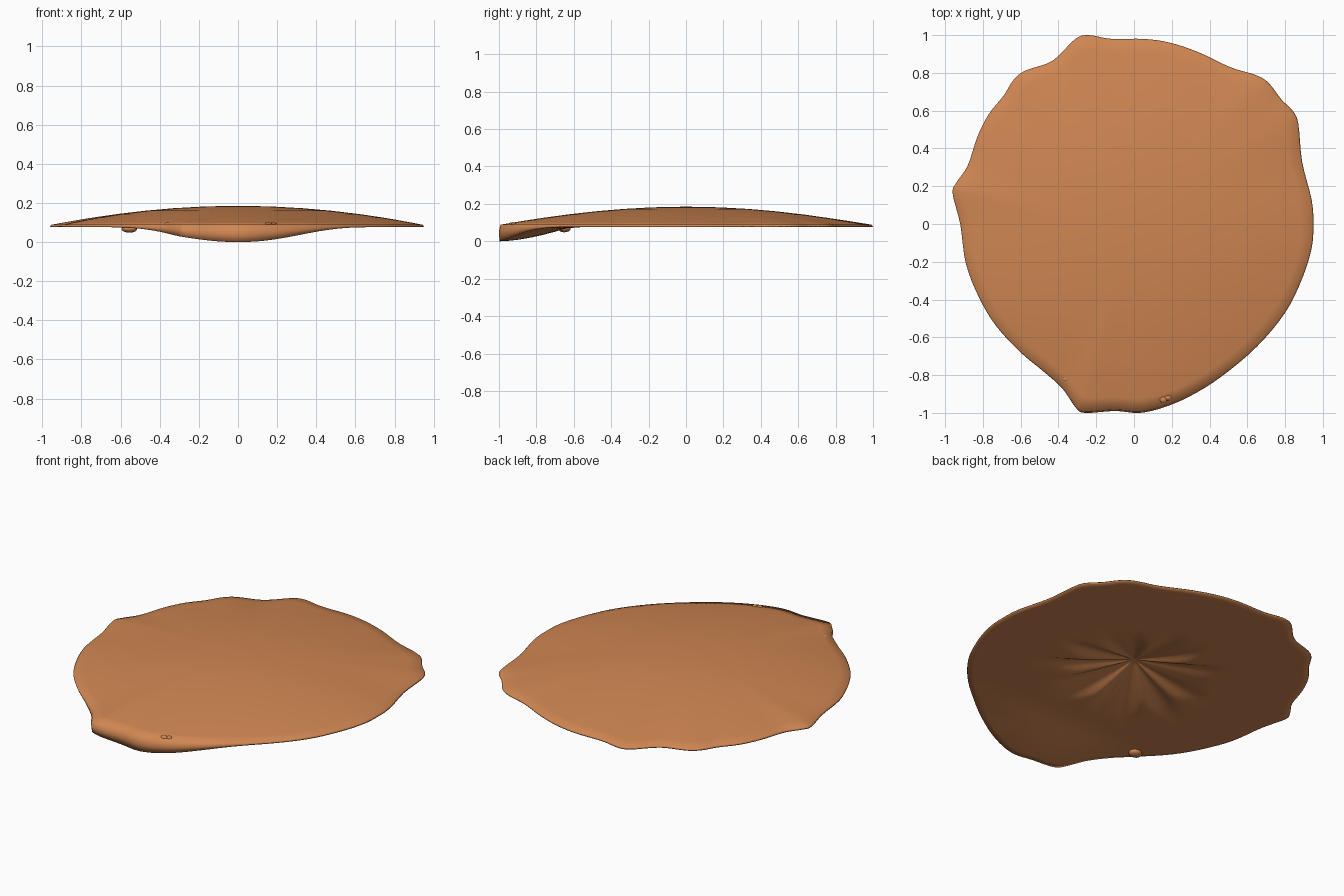
import bpy, bmesh, math
from mathutils import Vector

cube = bpy.data.objects.get("Cube")
if cube:
    bpy.data.objects.remove(cube)

# Single toasted orange-brown colour
COLOR = (0.63, 0.24, 0.085, 1)
brown = bpy.data.materials.new("toasted_brown")
brown.use_nodes = True
brown.diffuse_color = COLOR
bsdf = brown.node_tree.nodes["Principled BSDF"]
bsdf.inputs["Base Color"].default_value = COLOR
bsdf.inputs["Roughness"].default_value = 0.7

# Wobbly rim, counter-clockwise from +x, in hundredths of a unit
RIM = [(95, 0), (94, 13), (89, 33), (87, 53), (84, 60), (78, 66), (71, 75),
       (64, 79), (51, 83), (34, 91), (19, 96), (5, 98), (-12, 98), (-24, 100),
       (-31, 98), (-40, 89), (-46, 85), (-58, 81), (-64, 76), (-69, 68),
       (-77, 58), (-83, 46), (-88, 31), (-94, 22), (-96, 16), (-92, 0),
       (-89, -21), (-82, -39), (-73, -54), (-60, -68), (-48, -78), (-38, -87),
       (-31, -97), (-26, -100), (-10, -99), (3, -100), (16, -97), (30, -91),
       (46, -81), (65, -65), (80, -47), (89, -29), (94, -13)]
FLOOR = 0.076


def smooth_loop(points, steps):
    """Closed Catmull-Rom curve through the points."""
    pts = [Vector(p) / 100 for p in points]
    n = len(pts)
    loop = []
    for i in range(n):
        a, b, c, d = (pts[(i + k) % n] for k in (-1, 0, 1, 2))
        for s in range(steps):
            t = s / steps
            loop.append((2 * b + (c - a) * t + (2 * a - 5 * b + 4 * c - d) * t ** 2
                         + (3 * b - a - 3 * c + d) * t ** 3) / 2)
    return loop


def top_height(t):
    return 0.185 - 0.098 * t * t


def bottom_height(p):
    """Flat underside with a sagging front lip and a puckered middle."""
    z = FLOOR
    if p.y < -0.62 and abs(p.x) < 0.7:
        u = min(1, (-p.y - 0.62) / 0.37)
        z -= FLOOR * (1 - (1 - u) ** 1.6) * math.cos(math.pi * p.x / 1.4) ** 2
    a = math.atan2(p.y, p.x)
    folds = math.sin(9 * a + 1.5 * math.sin(2 * a)) + 0.6 * math.sin(14 * a + 1)
    reach = 0.45 + 0.07 * folds
    return z + 0.096 * max(0, 1 - p.length / reach) ** 1.2


def finish(obj):
    obj.data.materials.append(brown)
    for poly in obj.data.polygons:
        poly.use_smooth = True


# Domed body: rings run from the crown, over the rim, and back underneath
bm = bmesh.new()
loop = smooth_loop(RIM, 4)
n = len(loop)
rings = []


def add_ring(t, height):
    """Rings are round in the middle and take the rim's shape outwards."""
    ring = []
    for p in loop:
        q = t * (p.normalized() * 0.95).lerp(p, t * t)
        ring.append(bm.verts.new((q.x, q.y, height(q))))
    rings.append(ring)


for t in (0.08, 0.2, 0.35, 0.5, 0.65, 0.78, 0.87, 0.93):
    add_ring(t, lambda q: top_height(t))
add_ring(0.993, lambda q: top_height(1) + 0.002)
add_ring(1.0, lambda q: 0.5 * (top_height(1) + bottom_height(q)))
add_ring(0.997, bottom_height)
for t in (0.96, 0.9, 0.84, 0.78, 0.72, 0.66, 0.58, 0.52, 0.46, 0.4,
          0.34, 0.28, 0.22, 0.16, 0.1, 0.05):
    add_ring(t, bottom_height)

for a, b in zip(rings, rings[1:]):
    for i in range(n):
        j = (i + 1) % n
        bm.faces.new((a[i], b[i], b[j], a[j]))
crown = bm.verts.new((0, 0, top_height(0)))
hub = bm.verts.new((0, 0, bottom_height(Vector((0, 0)))))
for i in range(n):
    j = (i + 1) % n
    bm.faces.new((crown, rings[0][i], rings[0][j]))
    bm.faces.new((hub, rings[-1][j], rings[-1][i]))
bmesh.ops.recalc_face_normals(bm, faces=bm.faces)

mesh = bpy.data.meshes.new("domed_body")
bm.to_mesh(mesh)
bm.free()
body = bpy.data.objects.new("domed_body", mesh)
bpy.context.collection.objects.link(body)
finish(body)

# Small blisters along the front rim
BLISTERS = [("large_blister", (-0.555, -0.65, 0.068), (0.04, 0.034, 0.02)),
            ("side_blister", (-0.36, -0.82, 0.09), (0.02, 0.014, 0.01)),
            ("front_blister_a", (0.155, -0.93, 0.092), (0.02, 0.016, 0.01)),
            ("front_blister_b", (0.18, -0.92, 0.092), (0.018, 0.014, 0.01))]
for name, place, size in BLISTERS:
    bpy.ops.mesh.primitive_uv_sphere_add(segments=16, ring_count=10, radius=1, location=place)
    blister = bpy.context.object
    blister.name = name
    blister.scale = size
    finish(blister)
